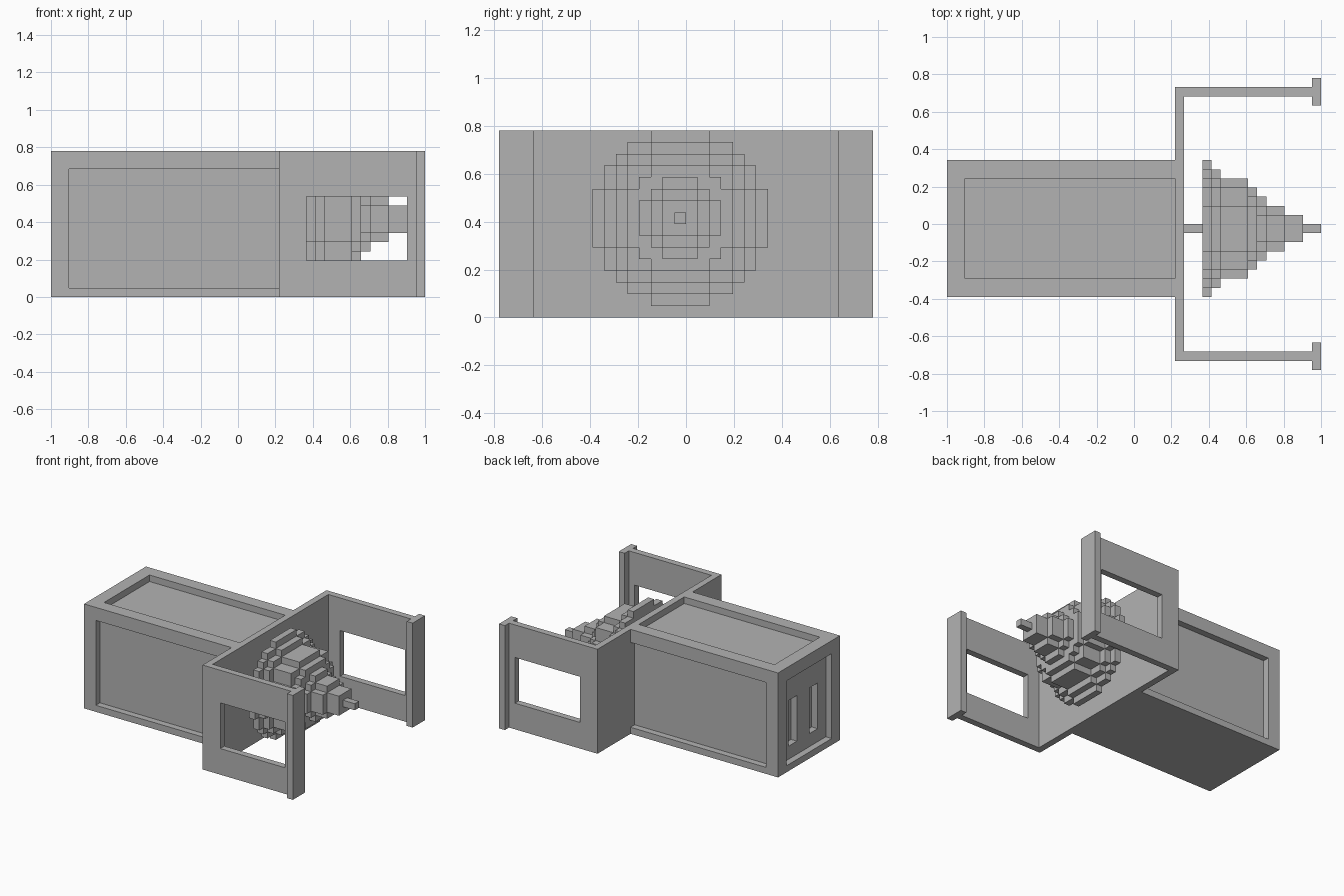
import bpy, bmesh
from mathutils import Vector

U = 2 / 41                      # one block
ORIGIN = Vector((-1, -16 * U, 0))

if "Cube" in bpy.data.objects:
    bpy.data.objects.remove(bpy.data.objects["Cube"], do_unlink=True)

grey = bpy.data.materials.new("plain grey")
grey.use_nodes = True
grey.diffuse_color = (0.45, 0.45, 0.45, 1)
grey.node_tree.nodes["Principled BSDF"].inputs["Base Color"].default_value = grey.diffuse_color


def place(x, y, z):
    return ORIGIN + Vector((x, y, z)) * U


def finish(name, bm):
    bmesh.ops.recalc_face_normals(bm, faces=bm.faces)
    mesh = bpy.data.meshes.new(name)
    bm.to_mesh(mesh)
    bm.free()
    mesh.materials.append(grey)
    obj = bpy.data.objects.new(name, mesh)
    bpy.context.scene.collection.objects.link(obj)
    return obj


def box(name, low, high):
    """Box between two corners given in blocks."""
    bm = bmesh.new()
    bmesh.ops.create_cube(bm, size=1)
    for v in bm.verts:
        v.co = place(*[b if c > 0 else a for a, b, c in zip(low, high, v.co)])
    return finish(name, bm)


def cut(obj, low, high):
    """Remove a box-shaped pocket or opening from an object."""
    cutter = box("cutter", low, high)
    cutter.hide_render = True
    mod = obj.modifiers.new("cut", "BOOLEAN")
    mod.operation = "DIFFERENCE"
    mod.solver = "EXACT"
    mod.object = cutter
    graph = bpy.context.evaluated_depsgraph_get()
    mesh = bpy.data.meshes.new_from_object(obj.evaluated_get(graph))
    obj.modifiers.clear()
    obj.data = mesh
    bpy.data.objects.remove(cutter, do_unlink=True)


def stepped_disc(name, x0, x1, radius, limit):
    """Disc of blocks: a stepped round outline extruded along x."""
    corners = []
    rows = range(-radius, radius + 1)
    for k in rows:
        half = max(j for j in rows if j * j + k * k <= limit) + 0.5
        corners += [(half, k - 0.5), (half, k + 0.5)]
    corners += [(-y, z) for y, z in reversed(corners)]
    # Drop repeated points and points along straight runs
    n = len(corners)
    outline = [c for i, c in enumerate(corners)
               if c != corners[i - 1]
               and not corners[i - 1][0] == c[0] == corners[(i + 1) % n][0]]
    bm = bmesh.new()
    face = bm.faces.new([bm.verts.new(place(x0, 15.5 + y, 8.5 + z)) for y, z in outline])
    grown = bmesh.ops.extrude_face_region(bm, geom=[face], use_keep_orig=True)["geom"]
    moved = [g for g in grown if isinstance(g, bmesh.types.BMVert)]
    bmesh.ops.translate(bm, verts=moved, vec=((x1 - x0) * U, 0, 0))
    return finish(name, bm)


# Long main body with sunken panels on both sides, the top and the end
body = box("main_body", (0, 8, 0), (25, 23, 16))
cut(body, (2, 7, 1), (26, 9, 14))
cut(body, (2, 22, 1), (26, 24, 14))
cut(body, (2, 10, 15), (26, 21, 17))
cut(body, (-1, 10, 1), (1, 21, 14))

# Two upright slots in the end panel
for y in (12, 17):
    cut(body, (0, y, 3), (2, y + 2, 10))

# Cross plate
box("cross_plate", (25, 1, 0), (26, 31, 16))

# Side arms with windows, each ending in a flange
for side, y in (("right", 1), ("left", 30)):
    arm = box(side + "_arm", (26, y, 0), (40, y + 1, 16))
    cut(arm, (28, y - 1, 4), (39, y + 2, 11))
    box(side + "_flange", (40, y - 1, 0), (41, y + 2, 16))

# Stepped cone: start, end, radius, roundness limit
LAYERS = [(28, 29, 7, 56), (29, 30, 6, 42), (30, 33, 5, 33), (33, 34, 4, 20),
          (34, 35, 3, 12), (35, 37, 2, 6), (37, 39, 1, 2)]
for i, layer in enumerate(LAYERS):
    stepped_disc(f"cone_step_{i + 1}", *layer)

# Rod holding the cone, and its tip
box("cone_rod", (26, 15, 8), (28, 16, 9))
box("cone_tip", (39, 15, 8), (41, 16, 9))
